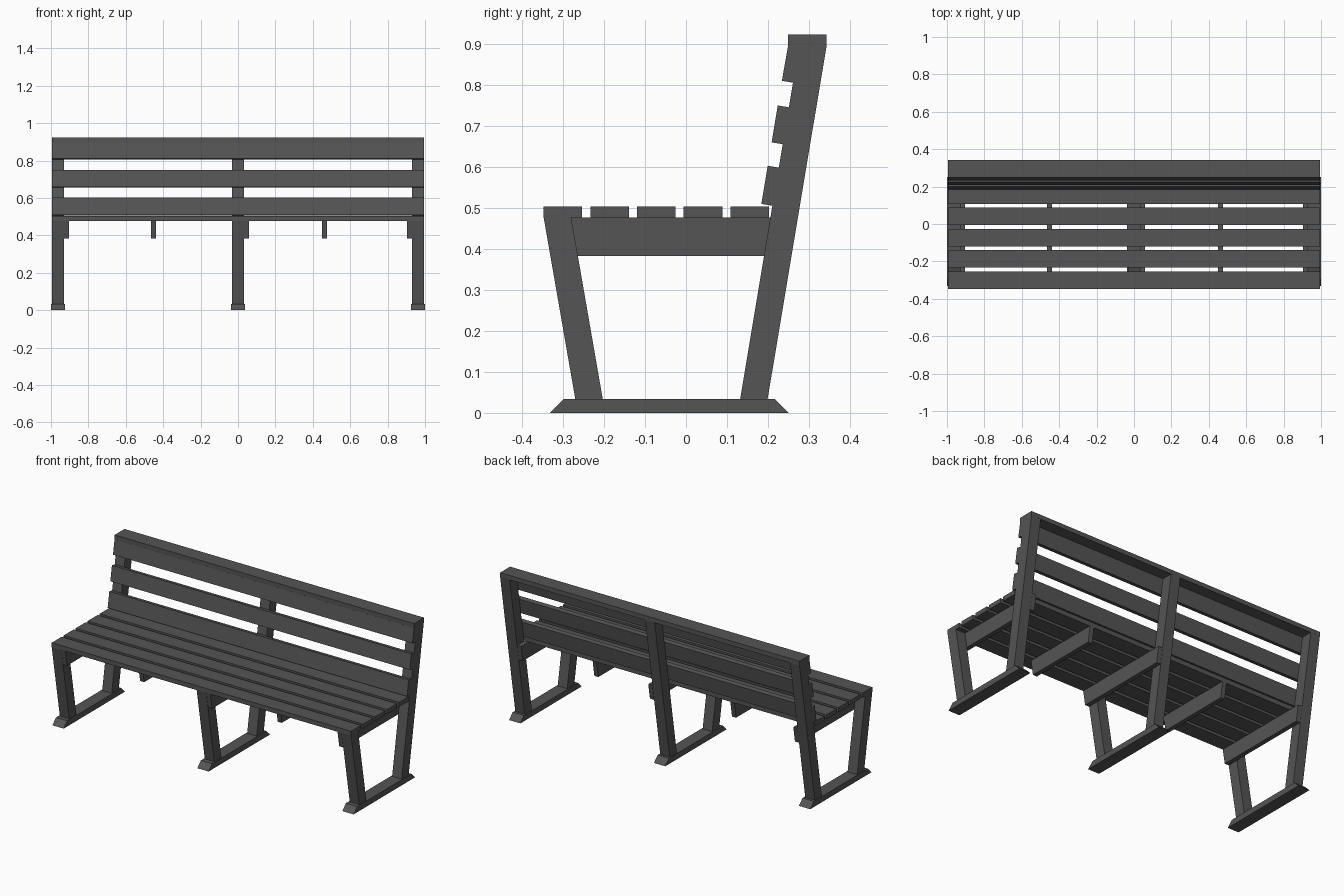
import bpy, bmesh

if "Cube" in bpy.data.objects:
    bpy.data.objects.remove(bpy.data.objects["Cube"])

mat = bpy.data.materials.new("dark grey plastic")
mat.diffuse_color = (0.09, 0.09, 0.09, 1)
mat.use_nodes = True
mat.node_tree.nodes["Principled BSDF"].inputs["Base Color"].default_value = mat.diffuse_color


def prism(name, profile, x0, x1):
    """Extrude a (y, z) profile along x."""
    bm = bmesh.new()
    a = [bm.verts.new((x0, y, z)) for y, z in profile]
    b = [bm.verts.new((x1, y, z)) for y, z in profile]
    bm.faces.new(a)
    bm.faces.new(b[::-1])
    n = len(profile)
    for i in range(n):
        j = (i + 1) % n
        bm.faces.new((a[i], b[i], b[j], a[j]))
    bmesh.ops.recalc_face_normals(bm, faces=bm.faces)
    me = bpy.data.meshes.new(name)
    bm.to_mesh(me)
    bm.free()
    me.materials.append(mat)
    ob = bpy.data.objects.new(name, me)
    bpy.context.collection.objects.link(ob)
    return ob


HALF = 0.994
SEAT_Z, SEAT_TOP = 0.476, 0.503
FOOT_TOP, CAP_Z, CAP_TOP = 0.034, 0.895, 0.922
SLOPE = 0.167


def back_y(z):
    """Front edge of the leaning back post."""
    return 0.132 + SLOPE * (z - FOOT_TOP)


def front_y(z):
    """Outer edge of the leaning front leg."""
    return -0.270 - 0.174 * (z - FOOT_TOP)


# Three frames: foot, front leg, back post
W = 0.067
for side, x in (("left", -0.9625), ("middle", 0.0), ("right", 0.9625)):
    prism(side + "_foot", [(-0.332, 0), (0.25, 0), (0.216, FOOT_TOP), (-0.298, FOOT_TOP)],
          x - 0.0375, x + 0.0375)
    prism(side + "_front_leg",
          [(front_y(FOOT_TOP), FOOT_TOP), (front_y(FOOT_TOP) + W, FOOT_TOP),
           (front_y(SEAT_Z) + W, SEAT_Z), (front_y(SEAT_Z), SEAT_Z)], x - 0.0315, x + 0.0315)
    prism(side + "_back_post",
          [(back_y(FOOT_TOP), FOOT_TOP), (back_y(FOOT_TOP) + W, FOOT_TOP),
           (back_y(CAP_Z) + W, CAP_Z), (back_y(CAP_Z), CAP_Z)], x - 0.0315, x + 0.0315)

# Seat bearers bolted beside the legs, plus two shorter ones between frames
B = 0.383
long_bearer = [(front_y(B), B), (back_y(B) + W, B),
               (back_y(SEAT_Z) + W, SEAT_Z), (front_y(SEAT_Z), SEAT_Z)]
short_bearer = [(front_y(B) + W, B), (back_y(B), B),
                (back_y(SEAT_Z), SEAT_Z), (front_y(SEAT_Z) + W, SEAT_Z)]
for x in (-0.917, 0.046, 0.917):
    prism("seat_bearer", long_bearer, x - 0.0135, x + 0.0135)
for x in (-0.452, 0.462):
    prism("middle_bearer", short_bearer, x - 0.0135, x + 0.0135)

# Seat slats
for i in range(5):
    y = -0.347 + i * 0.1138
    prism("seat_slat", [(y, SEAT_Z), (y + 0.094, SEAT_Z), (y + 0.094, SEAT_TOP), (y, SEAT_TOP)],
          -HALF, HALF)

# Leaning back slats
T = 0.027
for z0, z1 in ((0.505, 0.598), (0.655, 0.745), (0.805, 0.895)):
    lift = T * SLOPE
    top = lift if z1 < CAP_Z else 0
    prism("back_slat", [(back_y(z0), z0), (back_y(z1), z1),
                        (back_y(z1) - T, z1 + top), (back_y(z0) - T, z0 + lift)], -HALF, HALF)

# Flat top rail
prism("top_rail", [(0.249, CAP_Z), (0.343, CAP_Z), (0.343, CAP_TOP), (0.249, CAP_TOP)], -HALF, HALF)
